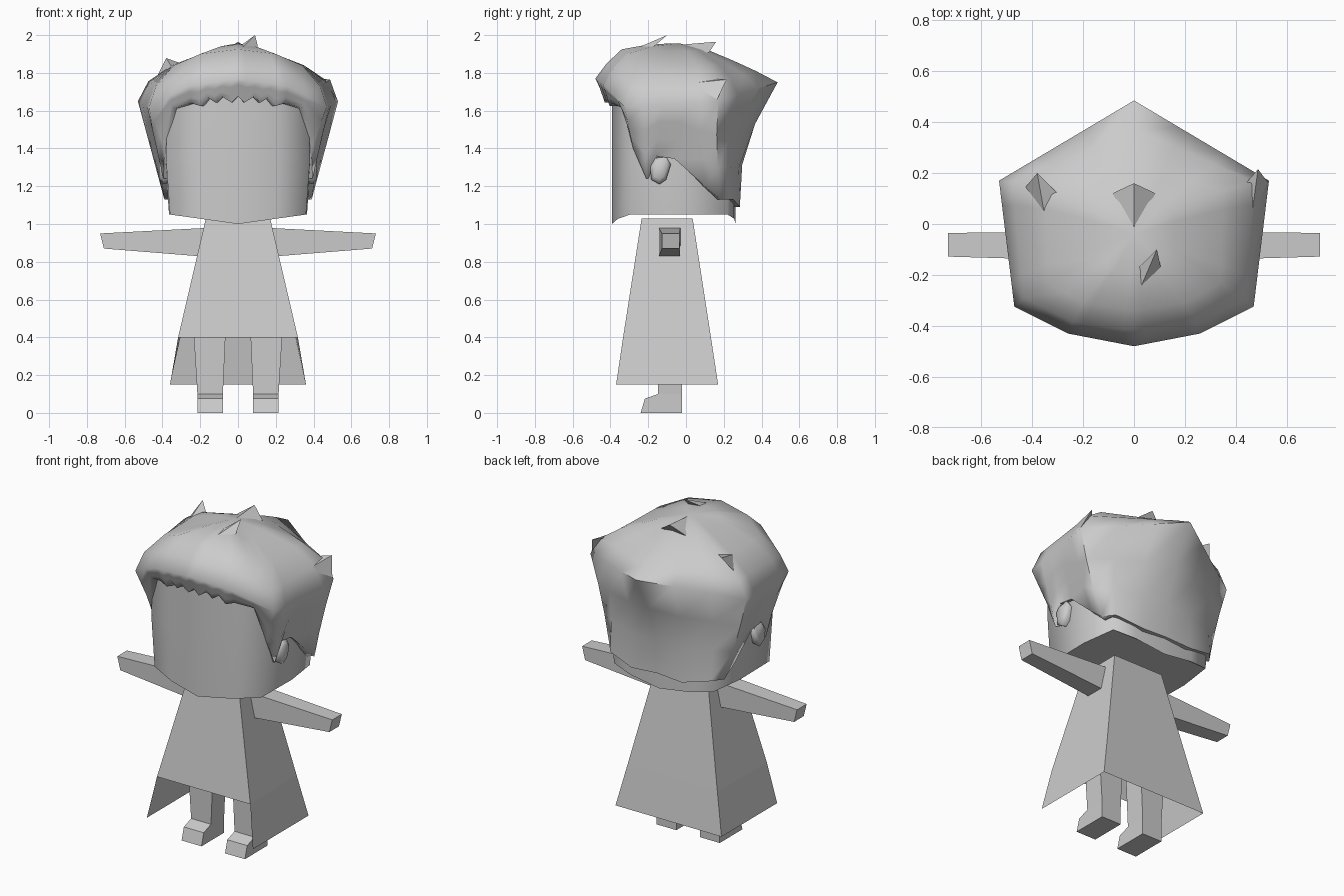
import bpy, bmesh, math
from mathutils import Vector

cube = bpy.data.objects.get("Cube")
if cube:
    bpy.data.objects.remove(cube, do_unlink=True)

grey = bpy.data.materials.new("plain grey")
grey.use_nodes = True
grey.diffuse_color = (0.6, 0.6, 0.6, 1)
grey.node_tree.nodes["Principled BSDF"].inputs["Base Color"].default_value = (0.6, 0.6, 0.6, 1)


def make(name, verts, faces, smooth=None):
    """Mesh object with outward normals; smooth is the sharp-edge angle in degrees."""
    bm = bmesh.new()
    vs = [bm.verts.new(v) for v in verts]
    for f in faces:
        bm.faces.new([vs[i] for i in f])
    bmesh.ops.recalc_face_normals(bm, faces=bm.faces)
    mesh = bpy.data.meshes.new(name)
    bm.to_mesh(mesh)
    bm.free()
    mesh.materials.append(grey)
    if smooth:
        mesh.polygons.foreach_set("use_smooth", [True] * len(mesh.polygons))
        mesh.set_sharp_from_angle(angle=math.radians(smooth))
    ob = bpy.data.objects.new(name, mesh)
    bpy.context.collection.objects.link(ob)
    return ob


def loft(name, rings, caps=(True, True), smooth=None):
    """Skin over closed rings that have equal point counts."""
    n = len(rings[0])
    faces = [(r * n + i, r * n + (i + 1) % n, (r + 1) * n + (i + 1) % n, (r + 1) * n + i)
             for r in range(len(rings) - 1) for i in range(n)]
    if caps[0]:
        faces.append(range(n))
    if caps[1]:
        faces.append(range((len(rings) - 1) * n, len(rings) * n))
    return make(name, [p for ring in rings for p in ring], faces, smooth)


def rect(x0, x1, y0, y1, z):
    return [(x0, y0, z), (x1, y0, z), (x1, y1, z), (x0, y1, z)]


def mirrored(half):
    """Complete a half ring that runs from front centre to back centre."""
    return list(half) + [Vector((-p[0], p[1], p[2])) for p in half[-2:0:-1]]


def keyed(keys):
    """Fill in a row of points between keyed columns."""
    ks, row = sorted(keys), []
    for a, b in zip(ks, ks[1:]):
        row += [Vector(keys[a]).lerp(Vector(keys[b]), (i - a) / (b - a)) for i in range(a, b)]
    return row + [Vector(keys[ks[-1]])]


# Robe: flared shell, its front panel stops above the knees
levels = [(0.17, 0.17, -0.235, 0.035, 1.03), (0.317, 0.305, -0.333, 0.132, 0.40),
          (0.36, 0.36, -0.37, 0.17, 0.15)]
robe_verts = []
for xf, xb, yf, yb, z in levels:
    robe_verts += [(-xf, yf, z), (xf, yf, z), (xb, yb, z), (-xb, yb, z)]
make("robe", robe_verts, [(0, 1, 2, 3), (0, 1, 5, 4), (1, 2, 6, 5), (2, 3, 7, 6), (3, 0, 4, 7),
                          (5, 6, 10, 9), (6, 7, 11, 10), (7, 4, 8, 11)])

# Head: slightly pointed front, chin lower along the centre line
base = [(0, -0.392, 1.0), (0.2, -0.36, 1.028), (0.36, -0.295, 1.05), (0.365, 0.0, 1.05),
        (0.335, 0.22, 1.05), (0.2, 0.255, 1.028), (0, 0.262, 1.0)]
head_rings = [mirrored(base)]
for z, wide in ((1.35, 1.06), (1.72, 1.03)):
    head_rings.append(mirrored([(x * wide, y, z) for x, y, _ in base]))
head = loft("head", head_rings, (False, True), 75)
n = len(head_rings[0])
bm = bmesh.new()
bm.from_mesh(head.data)
bm.verts.ensure_lookup_table()
for i in range(n // 2):     # underside folded along the centre line
    quad = [i, i + 1, (n - i - 1) % n, (n - i) % n]
    ids = list(dict.fromkeys(quad))
    if len(ids) > 2:
        f = bm.faces.new([bm.verts[k] for k in ids])
        f.normal_update()
        if f.normal.z > 0:
            f.normal_flip()
bm.to_mesh(head.data)
bm.free()

# Hair shell: hem with jagged fringe, lock in front of the ear, nape
hem = [(0, -0.43, 1.675), (0.035, -0.43, 1.643), (0.085, -0.425, 1.675), (0.12, -0.42, 1.643),
       (0.16, -0.415, 1.67), (0.20, -0.405, 1.625), (0.25, -0.39, 1.64), (0.345, -0.335, 1.612),
       (0.388, -0.28, 1.40), (0.395, -0.21, 1.24), (0.405, -0.16, 1.36), (0.405, -0.06, 1.345),
       (0.40, 0.10, 1.20), (0.39, 0.185, 1.13), (0.34, 0.25, 1.13), (0.17, 0.285, 1.09),
       (0, 0.28, 1.10)]
hem = [Vector(p) for p in hem]
brim = keyed({0: (0, -0.48, 1.77), 6: (0.26, -0.43, 1.73), 8: (0.47, -0.325, 1.62),
              13: (0.53, 0.17, 1.65), 16: (0, 0.485, 1.75)})
upper = keyed({0: (0, -0.42, 1.85), 6: (0.24, -0.385, 1.82), 8: (0.435, -0.29, 1.73),
               13: (0.475, 0.165, 1.755), 16: (0, 0.37, 1.81)})
crown = keyed({0: (0, -0.34, 1.925), 6: (0.2, -0.31, 1.90), 8: (0.34, -0.23, 1.84),
               13: (0.35, 0.13, 1.84), 16: (0, 0.25, 1.865)})
top = [Vector((p.x * 0.45, -0.04 + (p.y + 0.04) * 0.5, 1.915 + 0.43 * (p.z - 1.84))) for p in crown]
lip = [Vector((p.x * 0.88, p.y * 0.88, p.z)) for p in hem]
mids = []
for t in (0.33, 0.66):
    mids.append([h.lerp(b, t) - Vector((0, 0.05 * max(0, (i - 12) / 4), 0))
                 for i, (h, b) in enumerate(zip(hem, brim))]) 
rings = [mirrored(r) for r in (lip, hem, *mids, brim, upper, crown, top)]
hair = loft("hair", rings, (False, False), 62)
bm = bmesh.new()
bm.from_mesh(hair.data)
bm.verts.ensure_lookup_table()
last = list(bm.verts)[-len(rings[0]):]
apex = bm.verts.new((0, -0.04, 1.957))
for a, b in zip(last, last[1:] + last[:1]):
    bm.faces.new((a, b, apex)).smooth = True
bmesh.ops.recalc_face_normals(bm, faces=bm.faces)
bm.to_mesh(hair.data)
bm.free()

# Loose tufts: tip, two side corners and a root in front
tufts = {
    "front_tuft": [(0.09, -0.10, 2.0), (0.015, -0.175, 1.945), (0.105, -0.17, 1.94), (0.03, -0.24, 1.94)],
    "back_tuft": [(0, 0.16, 1.965), (-0.085, 0.12, 1.905), (0.085, 0.12, 1.905), (0, -0.02, 1.95)],
    "right_tuft": [(-0.38, 0.20, 1.878), (-0.43, 0.14, 1.78), (-0.30, 0.12, 1.85), (-0.35, 0.03, 1.83)],
    "left_tuft": [(0.487, 0.215, 1.765), (0.43, 0.15, 1.77), (0.525, 0.165, 1.66), (0.46, 0.02, 1.745)],
}
for name, pts in tufts.items():
    make(name, pts, [(0, 1, 3), (0, 3, 2), (0, 2, 1), (1, 2, 3)])

for side, s in (("left", 1), ("right", -1)):
    # Arm: tapered box held straight out, slanted at the end
    root = [(s * 0.15, y, z) for y, z in ((-0.145, 0.825), (-0.03, 0.825), (-0.03, 0.98), (-0.145, 0.98))]
    tip = [(s * x, y, z) for x, y, z in ((0.71, -0.128, 0.87), (0.71, -0.035, 0.87),
                                         (0.73, -0.035, 0.95), (0.73, -0.128, 0.95))]
    loft(side + "_arm", [root, tip])

    # Leg: tapers towards the ankle
    loft(side + "_leg", [rect(s * 0.08, s * 0.215, -0.148, -0.02, 0.10),
                         rect(s * 0.06, s * 0.243, -0.15, -0.02, 0.55)])

    # Foot: side profile pushed across
    profile = [(-0.24, 0), (-0.218, 0.075), (-0.148, 0.10), (-0.02, 0.10), (-0.02, 0)]
    loft(side + "_foot", [[(s * x, y, z) for y, z in profile] for x in (0.08, 0.215)])

    # Ear: small rounded lobe, wider at the top
    rings = []
    for dx, k in ((0.36, 0.9), (0.40, 1.0), (0.418, 0.65)):
        outline = [(-0.05, 0.03), (-0.02, 0.065), (0.035, 0.07), (0.06, 0.03),
                   (0.035, -0.05), (0.0, -0.075), (-0.045, -0.05)]
        rings.append([(s * dx, -0.14 + y * k, 1.285 + z * k) for y, z in outline])
    loft(side + "_ear", rings, smooth=60)
